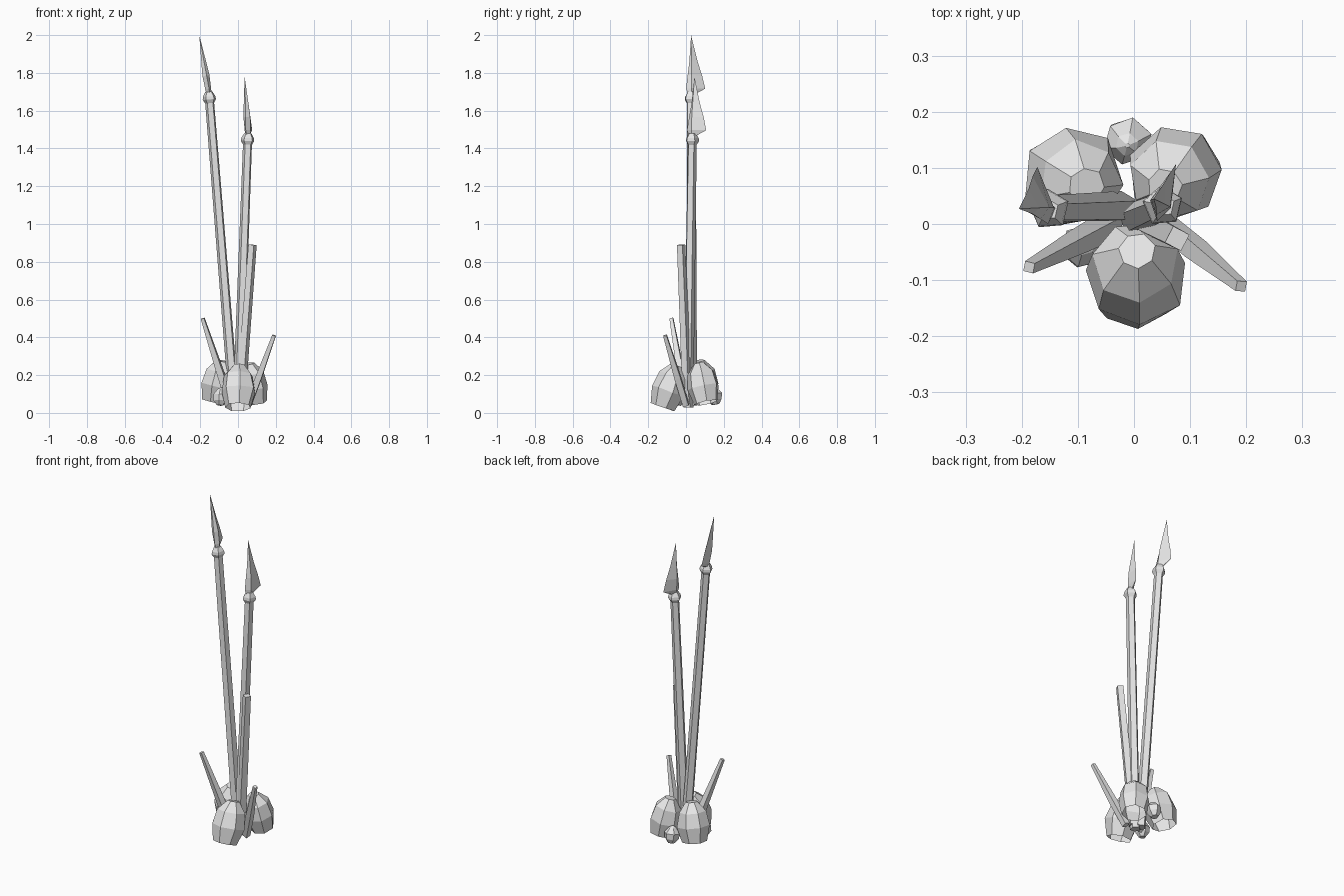
import bpy, bmesh, math, random
from mathutils import Vector

random.seed(11)
cube = bpy.data.objects.get("Cube")
if cube:
    bpy.data.objects.remove(cube, do_unlink=True)

grey = bpy.data.materials.new("pale_grey")
grey.use_nodes = True
grey.diffuse_color = (0.8, 0.8, 0.8, 1)
grey.node_tree.nodes["Principled BSDF"].inputs["Base Color"].default_value = (0.8, 0.8, 0.8, 1)


def skin(name, rings, floor=True):
    """Join rings of points into one flat shaded mesh, with or without a bottom face."""
    bm = bmesh.new()
    loops = [[bm.verts.new(p) for p in ring] for ring in rings]
    n = len(loops[0])
    for low, high in zip(loops, loops[1:]):
        for i in range(n):
            j = (i + 1) % n
            bm.faces.new((low[i], low[j], high[j], high[i]))
    if floor:
        bm.faces.new(loops[0][::-1])
    bm.faces.new(loops[-1])
    bmesh.ops.remove_doubles(bm, verts=bm.verts, dist=0.0005)
    bmesh.ops.recalc_face_normals(bm, faces=bm.faces)
    mesh = bpy.data.meshes.new(name)
    bm.to_mesh(mesh)
    bm.free()
    mesh.materials.append(grey)
    obj = bpy.data.objects.new(name, mesh)
    bpy.context.collection.objects.link(obj)


def loft(name, start, end, profile, sides, spin=0.0, rough=0.0, floor=True):
    """Sweep a (position, radius) profile along a straight axis."""
    a, b = Vector(start), Vector(end)
    axis = (b - a).normalized()
    u = (Vector((1, 0, 0)) - axis * axis.x).normalized()
    v = axis.cross(u)
    rings = []
    for t, r in profile:
        ring = []
        for i in range(sides):
            ang = spin + math.tau * i / sides
            k = r * (1 + random.uniform(-rough, rough))
            slip = axis * r * random.uniform(-rough, rough)
            ring.append(a.lerp(b, t) + (u * math.cos(ang) + v * math.sin(ang)) * k + slip)
        rings.append(ring)
    skin(name, rings, floor)


def blade(name, base, tip, barb, back):
    """Lopsided leaf blade: wide barb on one side, thin diamond section."""
    a, b = Vector(base), Vector(tip)
    wide = Vector(barb).normalized()
    thin = wide.cross(b - a).normalized()
    rings = []
    for t, front, rear, half in [(0, .018, .6, .014), (.1, .077, 1, .016),
                                 (.32, .06, .7, .019), (.55, .036, .35, .013), (1, 0, 0, 0)]:
        c = a.lerp(b, t)
        rings.append([c + wide * front, c + thin * half,
                      c - wide * back * rear, c - thin * half])
    skin(name, rings)


def spear(name, foot, neck, tip, barb, back):
    """Shaft, bulging collar and blade."""
    a, b = Vector(foot), Vector(neck)
    up = (b - a).normalized()
    loft(name + "_shaft", a, b, [(0, .029), (1, .025)], 5, .4)
    loft(name + "_collar", b - up * .012, b + up * .05,
         [(0, .024), (.35, .037), (.6, .035), (1, .02)], 5, .4)
    blade(name + "_blade", b + up * .035, tip, barb, back)


# Two standing spears
spear("tall_spear", (-.02, .03, .04), (-.15, .026, 1.65), (-.205, .027, 2.0), (-.015, .08, 0), .026)
spear("short_spear", (.0, .01, .03), (.051, .032, 1.43), (.035, .045, 1.78), (.025, .075, 0), .03)

# Broken shaft and the two leaning stakes
loft("broken_shaft", (.012, .008, .05), (.077, -.026, .89), [(0, .027), (1, .023)], 4, .3)
loft("right_stake", (-.04, .0, .05), (-.187, -.077, .5), [(0, .028), (.4, .024), (1, .013)], 4, .6)
loft("left_stake", (.055, .0, .04), (.191, -.111, .41), [(0, .022), (.4, .023), (1, .013)], 4, .6)

# Hollow boulders around the foot, leaning inwards
boulder = [(0, .75), (.4, 1), (.76, .84), (1, .36)]
for name, foot, top, r, spin in [
        ("front_boulder", (.002, -.125, .03), (.005, -.048, .25), .092, .3),
        ("right_boulder", (-.126, .097, .062), (-.085, .068, .275), .09, .8),
        ("left_boulder", (.088, .106, .052), (.055, .068, .26), .086, .1)]:
    loft(name, foot, top, [(t, k * r) for t, k in boulder], 7, spin, .045, floor=False)

# Pebbles
pebble = [(0, .45), (.25, .9), (.6, 1), (.9, .5), (1, .1)]
for name, foot, top, r in [("back_pebble", (-.012, .157, .045), (-.012, .14, .14), .043),
                           ("front_pebble", (-.095, -.045, .04), (-.088, -.035, .135), .04)]:
    loft(name, foot, top, [(t, k * r) for t, k in pebble], 6, .3, .06)
